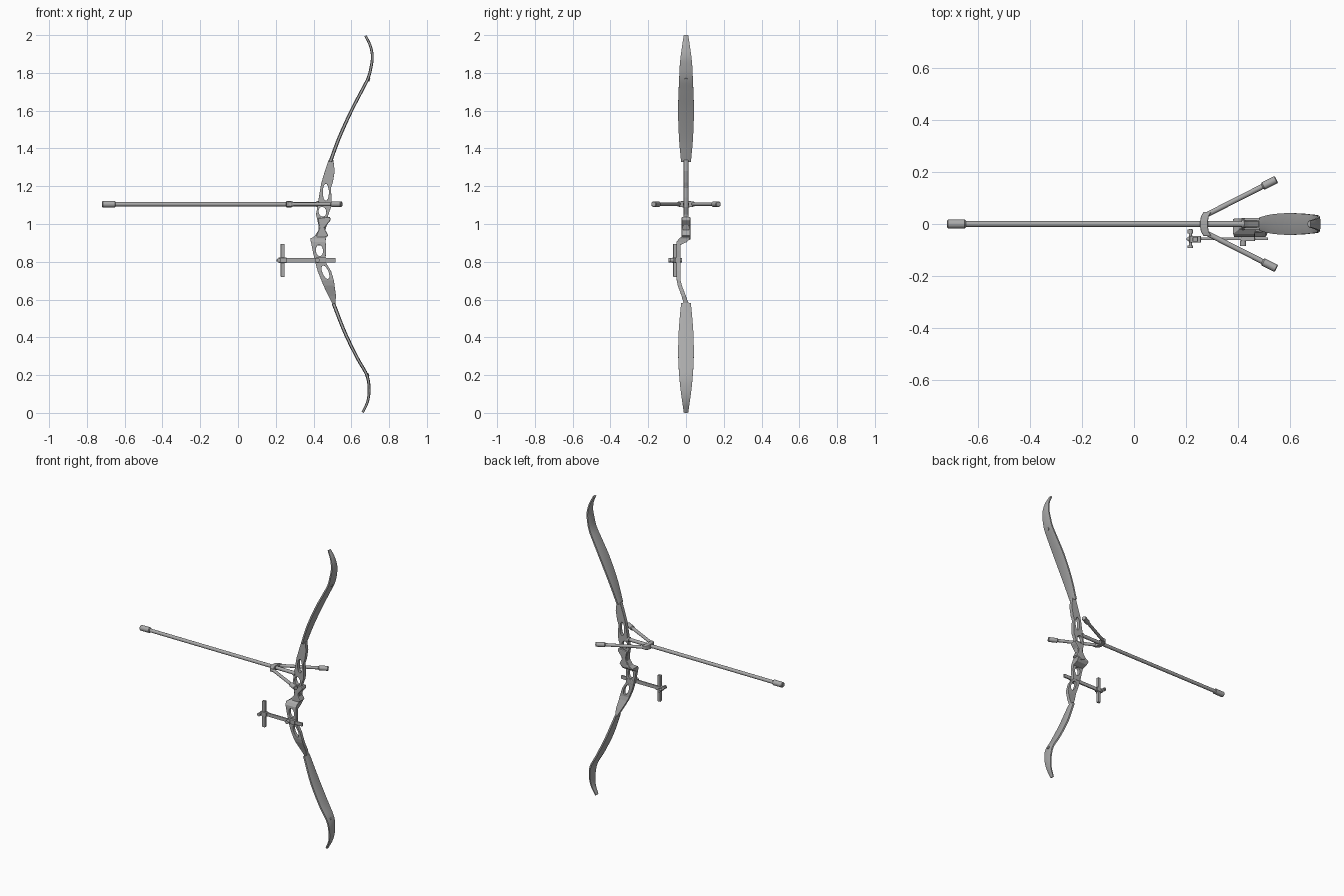
import bpy, bmesh, math
from mathutils import Vector

if "Cube" in bpy.data.objects:
    bpy.data.objects.remove(bpy.data.objects["Cube"])

# Dark grey finish shared by every part
grey = bpy.data.materials.new("dark_grey")
grey.diffuse_color = (.4, .4, .4, 1)
grey.use_nodes = True
grey.node_tree.nodes["Principled BSDF"].inputs["Base Color"].default_value = grey.diffuse_color


def finish(name, bm, smooth=True):
    bmesh.ops.recalc_face_normals(bm, faces=bm.faces)
    me = bpy.data.meshes.new(name)
    bm.to_mesh(me)
    bm.free()
    me.materials.append(grey)
    ob = bpy.data.objects.new(name, me)
    bpy.context.collection.objects.link(ob)
    if smooth:
        bpy.ops.object.select_all(action='DESELECT')
        bpy.context.view_layer.objects.active = ob
        ob.select_set(True)
        bpy.ops.object.shade_smooth_by_angle(angle=math.radians(35))
    return ob


def loft(name, rings, smooth=True):
    bm = bmesh.new()
    rs = [[bm.verts.new(p) for p in ring] for ring in rings]
    n = len(rs[0])
    for a, b in zip(rs, rs[1:]):
        for i in range(n):
            bm.faces.new((a[i], a[(i + 1) % n], b[(i + 1) % n], b[i]))
    bm.faces.new(rs[0])
    bm.faces.new(rs[-1][::-1])
    return finish(name, bm, smooth)


def rod(name, a, b, profile, n=20):
    """Turned part from a to b; profile is a radius or (fraction, radius) pairs."""
    a, b = Vector(a), Vector(b)
    if not isinstance(profile, list):
        profile = [(0, profile), (1, profile)]
    q = (b - a).to_track_quat('Z', 'Y')
    return loft(name, [[a + (b - a) * f + q @ Vector((r * math.cos(2 * math.pi * i / n),
                r * math.sin(2 * math.pi * i / n), 0)) for i in range(n)] for f, r in profile])


def slab(name, pts, y0, y1):
    return loft(name, [[(x, y, z) for x, z in pts] for y in (y0, y1)], False)


def box(name, x0, x1, y0, y1, z0, z1):
    return slab(name, [(x0, z0), (x1, z0), (x1, z1), (x0, z1)], y0, y1)


def spline(pts, steps=5):
    p = [Vector(q) for q in pts]
    p = [2 * p[0] - p[1]] + p + [2 * p[-1] - p[-2]]
    out = []
    for i in range(1, len(p) - 2):
        a, b, c, d = p[i - 1:i + 3]
        for s in range(steps):
            t = s / steps
            out.append(0.5 * (2 * b + (c - a) * t + (2 * a - 5 * b + 4 * c - d) * t * t
                              + (3 * b - a - 3 * c + d) * t ** 3))
    return out + [p[-2]]


def bevel(ob, w, seg=2):
    m = ob.modifiers.new("bevel", 'BEVEL')
    m.width, m.segments, m.limit_method = w, seg, 'ANGLE'


# Limbs: path stations are (x, half width, z)
def limb(name, pts):
    path = spline(pts)
    rings = []
    for i, p in enumerate(path):
        d = path[min(i + 1, len(path) - 1)] - path[max(i - 1, 0)]
        nrm = Vector((abs(d.z), 0, -d.x * math.copysign(1, d.z))).normalized()
        t = 0.0095 - 0.003 * i / len(path)
        c = Vector((p.x, 0, p.z))
        rings.append([c + nrm * t * k + Vector((0, p.y * s, 0)) for s, k in
                      ((-1, -.6), (-.5, -1), (.5, -1), (1, -.6), (1, .6), (.5, 1), (-.5, 1), (-1, .6))])
    loft(name, rings)


limb("upper_limb", [(.489, .026, 1.33), (.535, .037, 1.455), (.598, .042, 1.595), (.655, .039, 1.705),
                    (.69, .036, 1.775), (.706, .033, 1.84), (.711, .028, 1.89), (.70, .02, 1.945), (.675, .012, 1.997)])
limb("lower_limb", [(.505, .026, .58), (.566, .039, .425), (.632, .041, .29), (.682, .036, .20),
                    (.694, .029, .125), (.686, .02, .06), (.66, .012, .003)])
rod("upper_limb_stud", (.682, 0, 1.769), (.698, 0, 1.762), .009)
rod("lower_limb_stud", (.674, 0, .198), (.693, 0, .204), .009)

# Riser: sections are z, x left, x right, y back, y front; lower half steps sideways
sections = [
    (1.338, .479, .505, -.012, .012), (1.28, .46, .512, -.012, .012), (1.22, .442, .502, -.012, .012),
    (1.19, .436, .492, -.012, .012), (1.14, .428, .495, -.012, .012), (1.09, .42, .493, -.012, .012),
    (1.05, .413, .478, -.012, .012), (1.0, .425, .472, -.014, .014), (.965, .425, .462, -.017, .017),
    (.935, .405, .470, -.02, .022), (.922, .382, .465, -.038, .02), (.905, .386, .464, -.05, .005),
    (.89, .389, .465, -.051, -.028), (.86, .395, .466, -.051, -.03), (.80, .408, .463, -.051, -.03),
    (.75, .422, .493, -.051, -.03), (.70, .442, .508, -.049, -.028), (.675, .452, .511, -.044, -.022),
    (.62, .478, .519, -.024, -.001), (.58, .498, .515, -.012, .012)]
riser = loft("riser", [[(a, y0, z), (b, y0, z), (b, y1, z), (a, y1, z)]
                       for z, a, b, y0, y1 in sections], False)

# Weight-saving windows: x, z, half width, half height, tilt
for x, z, w, h, tilt in ((.465, 1.168, .016, .045, 0), (.447, 1.065, .02, .026, .2),
                         (.431, .86, .019, .03, .1), (.463, .745, .016, .038, .4)):
    pts = []
    for i in range(24):
        u, v = w * math.cos(i * math.pi / 12), h * math.sin(i * math.pi / 12)
        pts.append((x + u * math.cos(tilt) - v * math.sin(tilt), z + u * math.sin(tilt) + v * math.cos(tilt)))
    cutter = slab("window_cutter", pts, -.12, .12)
    m = riser.modifiers.new("window", 'BOOLEAN')
    m.operation, m.solver, m.object = 'DIFFERENCE', 'EXACT', cutter
    bpy.context.view_layer.objects.active = riser
    bpy.ops.object.modifier_apply(modifier=m.name)
    bpy.data.objects.remove(cutter)
bevel(riser, .003)

# Hand grip
grip = slab("grip", [(.422, 1.03), (.487, 1.038), (.492, 1.022), (.457, .978), (.479, .938), (.44, .915),
                     (.41, .925), (.432, .98)], -.024, .024)
bevel(grip, .006)

# Stabiliser rods with end weights
Z = 1.105
rod("long_stabilizer", (-.66, 0, Z), (.26, 0, Z), .0115)
weight = [(0, .013), (.06, .0175), (.94, .0175), (1, .013)]
rod("long_stabilizer_weight", (-.72, 0, Z), (-.648, 0, Z), weight)
rod("stabilizer_extension", (.27, 0, Z), (.44, 0, Z), .0115)
rod("extension_collar", (.415, 0, Z), (.43, 0, Z), .016)
for side, s in (("left", 1), ("right", -1)):
    a, b = Vector((.275, s * .033, Z)), Vector((.549, s * .172, Z))
    rod(side + "_side_rod", a, a.lerp(b, .85), .010)
    rod(side + "_side_weight", a.lerp(b, .8), b, [(0, .011), (.08, .015), (.94, .015), (1, .012)])

# V-bar block joining the rods
bar = loft("v_bar", [[(cx - .015, y, Z - h), (cx + .015, y, Z - h), (cx + .015, y, Z + h), (cx - .015, y, Z + h)]
                     for y, cx, h in ((-.047, .284, .012), (-.03, .273, .015), (-.012, .27, .017),
                                      (.012, .27, .017), (.03, .273, .015), (.047, .284, .012))], False)
bevel(bar, .004)

# Sight: arm, clamp, elevation bar, aiming pin and knobs
S = .808
bevel(box("sight_arm", .25, .517, -.062, -.052, S - .012, S + .012), .002)
bevel(box("sight_clamp", .412, .466, -.066, -.028, S - .015, S + .015), .003)
rod("clamp_knob", (.42, -.064, S), (.42, -.085, S), .012)
bevel(box("sight_elevation_bar", .226, .246, -.068, -.050, .72, .895), .002)
bevel(box("sight_carriage", .214, .258, -.072, -.046, S - .014, S + .014), .003)
rod("sight_pin", (.217, -.088, S), (.217, -.02, S), .006)
rod("sight_aperture", (.203, -.058, S), (.226, -.058, S), [(0, .004), (.7, .014), (1, .014)])
for y0, y1 in ((-.093, -.082), (-.036, -.022)):
    rod("windage_knob", (.217, y0, S), (.217, y1, S), .011)
